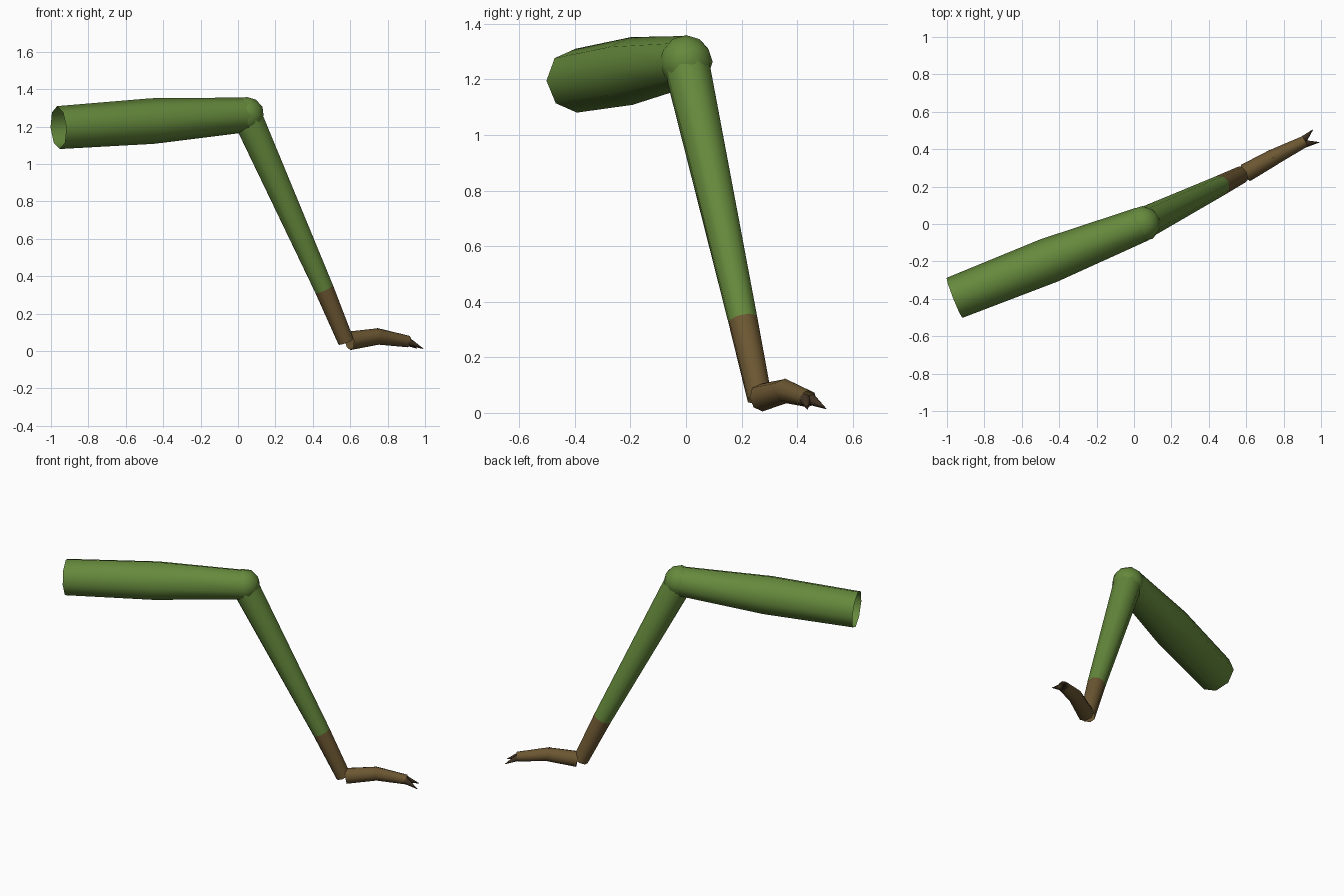
import bpy, bmesh, math
from mathutils import Vector

cube = bpy.data.objects.get("Cube")
if cube:
    bpy.data.objects.remove(cube, do_unlink=True)

SIDES = 8


def material(name, rgb):
    mat = bpy.data.materials.new(name)
    mat.use_nodes = True
    mat.diffuse_color = (*rgb, 1)
    mat.node_tree.nodes["Principled BSDF"].inputs["Base Color"].default_value = (*rgb, 1)
    return mat


green = material("leaf green", (0.13, 0.25, 0.045))
brown = material("bark brown", (0.15, 0.095, 0.032))
dark = material("dark claw brown", (0.05, 0.032, 0.016))


def finish(name, bm, mats, angle=50):
    mesh = bpy.data.meshes.new(name)
    bmesh.ops.recalc_face_normals(bm, faces=bm.faces)
    bm.to_mesh(mesh)
    bm.free()
    for mat in mats:
        mesh.materials.append(mat)
    obj = bpy.data.objects.new(name, mesh)
    bpy.context.collection.objects.link(obj)
    bpy.ops.object.select_all(action="DESELECT")
    obj.select_set(True)
    bpy.context.view_layer.objects.active = obj
    bpy.ops.object.shade_smooth_by_angle(angle=math.radians(angle))
    return obj


def tube(name, stations, mats):
    """Open tube through (centre, radius) stations; one material per span."""
    bm = bmesh.new()
    pts = [Vector(p) for p, r in stations]
    rings = []
    for i, (p, r) in enumerate(stations):
        axis = (pts[min(i + 1, len(pts) - 1)] - pts[max(i - 1, 0)]).normalized()
        side = axis.cross(Vector((0, 0, 1))).normalized()
        up = side.cross(axis)
        angles = [math.tau * k / SIDES for k in range(SIDES)]
        rings.append([bm.verts.new(pts[i] + r * (up * math.cos(a) + side * math.sin(a)))
                      for a in angles])
    for i in range(len(rings) - 1):
        for k in range(SIDES):
            n = (k + 1) % SIDES
            face = bm.faces.new((rings[i][k], rings[i][n], rings[i + 1][n], rings[i + 1][k]))
            face.material_index = min(i, len(mats) - 1)
    return finish(name, bm, mats)


KNEE = (0.045, 0, 1.263)
ANKLE = (0.577, 0.265, 0.052)

# Thigh, open at the hip
tube("thigh", [((-0.96, -0.395, 1.195), 0.115),
               ((-0.455, -0.195, 1.23), 0.122),
               (KNEE, 0.093)], [green])

# Knee ball
bm = bmesh.new()
bmesh.ops.create_icosphere(bm, subdivisions=2, radius=0.096)
bmesh.ops.translate(bm, verts=bm.verts, vec=KNEE)
finish("knee", bm, [green])

# Shin, brown below the cuff
tube("shin", [(KNEE, 0.086), ((0.46, 0.205, 0.333), 0.055), (ANKLE, 0.046)],
     [green, brown])

# Two overlapping foot segments
tube("foot_rear", [((0.595, 0.272, 0.055), 0.05), ((0.748, 0.358, 0.078), 0.044)], [brown])
tube("foot_front", [((0.738, 0.353, 0.08), 0.044), ((0.912, 0.441, 0.051), 0.031)], [brown])

# Pair of claws
for name, base, tip in [("left_claw", (0.912, 0.428, 0.05), (0.992, 0.437, 0.012)),
                        ("right_claw", (0.905, 0.45, 0.048), (0.957, 0.505, 0.014))]:
    tube(name, [(base, 0.021), (tip, 0.001)], [dark])
